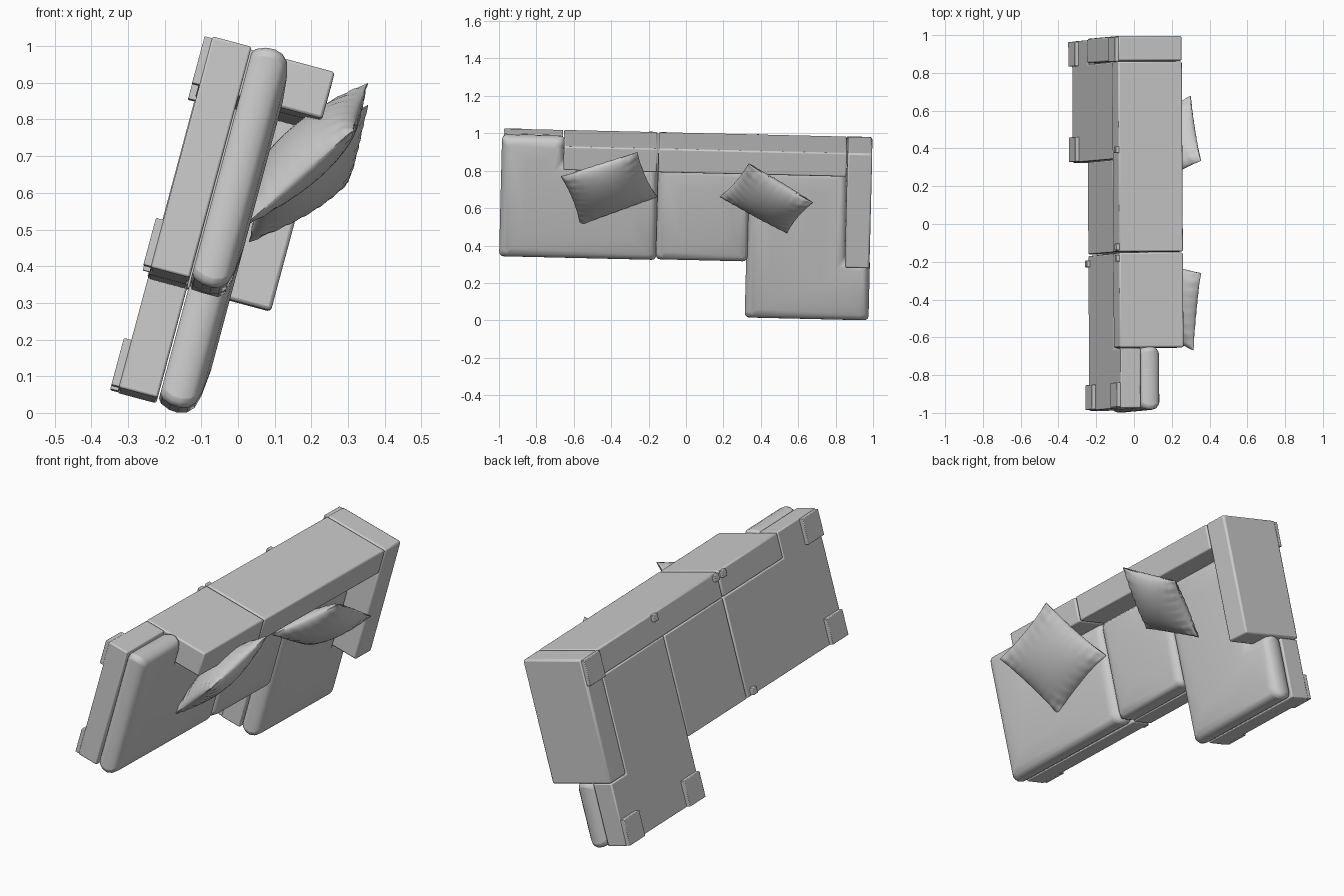
import bpy, bmesh, math
from mathutils import Matrix, Vector

if "Cube" in bpy.data.objects:
    bpy.data.objects.remove(bpy.data.objects["Cube"])

# Sofa frame: local x = height, y = length, z = depth towards the back
TILT = (Matrix.Translation((0, 0, 0.5)) @ Matrix.Rotation(-0.0235, 4, 'X')
        @ Matrix.Rotation(0.006, 4, 'Z') @ Matrix.Rotation(math.radians(15), 4, 'Y'))


def rect(a0, a1, b0, b1):
    return [(a0, b0), (a1, b0), (a1, b1), (a0, b1)]


def inset(outline, d):
    """Move every edge of a counter-clockwise right-angled outline inwards."""
    out = []
    n = len(outline)
    for i in range(n):
        p = Vector(outline[i])
        e0 = (p - Vector(outline[i - 1])).normalized()
        e1 = (Vector(outline[(i + 1) % n]) - p).normalized()
        out.append(p + d * (Vector((-e0.y, e0.x)) + Vector((-e1.y, e1.x))))
    return out


def finish(name, bm, matrix, bevel=0, segments=2, limit=50, angle=40):
    bmesh.ops.recalc_face_normals(bm, faces=bm.faces)
    me = bpy.data.meshes.new(name)
    bm.to_mesh(me)
    bm.free()
    ob = bpy.data.objects.new(name, me)
    bpy.context.collection.objects.link(ob)
    ob.matrix_world = matrix
    if bevel:
        m = ob.modifiers.new("soft_edges", 'BEVEL')
        m.width, m.segments = bevel, segments
        m.limit_method, m.angle_limit = 'ANGLE', math.radians(limit)
    bpy.ops.object.select_all(action='DESELECT')
    ob.select_set(True)
    bpy.context.view_layer.objects.active = ob
    bpy.ops.object.shade_smooth_by_angle(angle=math.radians(angle))
    return ob


def layered(name, outline, layers, **kw):
    """Stack inset copies of an outline; layers = (inset, height)."""
    bm = bmesh.new()
    rings = [[bm.verts.new((h, p[0], p[1])) for p in inset(outline, d)] for d, h in layers]
    n = len(outline)
    for r, s in zip(rings, rings[1:]):
        for i in range(n):
            j = (i + 1) % n
            bm.faces.new((r[i], r[j], s[j], s[i]))
    bm.faces.new(rings[0][::-1])
    bm.faces.new(rings[-1])
    return finish(name, bm, TILT, **kw)


def block(name, outline, h0, h1, bevel=0.008):
    return layered(name, outline, [(0, h0), (0, h1)], bevel=bevel)


# Footprints of the three seat sections (length, depth)
left = [(-0.985, -0.185), (-0.165, -0.185), (-0.165, 0.333), (-0.668, 0.333),
        (-0.668, 0.467), (-0.985, 0.467)]
middle = rect(-0.157, 0.332, -0.185, 0.333)
chaise = [(0.336, -0.492), (0.978, -0.492), (0.978, -0.172), (0.85, -0.172),
          (0.85, 0.333), (0.336, 0.333)]

# Puffed cushion section, from underside seam to crown
PUFF = [(0.014, -0.089), (0.002, -0.080), (-0.008, -0.055), (-0.010, -0.030),
        (-0.003, -0.006), (0.014, 0.011), (0.05, 0.021), (0.12, 0.028)]
for name, shape in (("left", left), ("middle", middle), ("chaise", chaise)):
    block(name + "_base", shape, -0.203, -0.093, 0.006)
    puff = [(max(d, 0.0), h) for d, h in PUFF] if name == "middle" else PUFF
    layered(name + "_seat_cushion", shape, puff, bevel=0.022, segments=3)

# Backrests and arm
block("left_backrest", rect(-0.664, -0.163, 0.335, 0.467), -0.206, 0.144)
block("right_backrest", rect(-0.157, 0.85, 0.335, 0.467), -0.206, 0.144)
block("right_arm", rect(0.853, 0.985, -0.17, 0.467), -0.206, 0.144, 0.01)

# Large corner feet and small joint feet
for i, (a, b) in enumerate([(-0.98, 0.33), (-0.98, -0.183), (0.34, -0.49),
                            (0.845, -0.49), (0.85, 0.33)]):
    block(f"corner_foot_{i}", rect(a, a + 0.13, b, b + 0.132), -0.224, -0.2, 0.003)
for i, (a, b) in enumerate([(-0.21, 0.428), (-0.15, 0.428), (0.365, 0.428), (-0.225, -0.18)]):
    block(f"joint_foot_{i}", rect(a, a + 0.035, b, b + 0.035), -0.222, -0.2, 0.003)


def pillow(name, A, B, C, D, half, n=32):
    """Stuffed pillow spanning four corners, with puckered seams."""
    A, B, C, D = map(Vector, (A, B, C, D))
    normal = (B - A).cross(D - A).normalized()
    bm = bmesh.new()
    for side in (1, -1):
        grid = []
        for i in range(n + 1):
            row = []
            for j in range(n + 1):
                u, v = -math.cos(math.pi * i / n), -math.cos(math.pi * j / n)
                fu, fv = 1 - u * u, 1 - v * v
                s = (u * (1 - 0.06 * fv) + 1) / 2
                t = (v * (1 - 0.06 * fu) + 1) / 2
                p = (A.lerp(B, s)).lerp(D.lerp(C, s), t)
                h = half * max(fu * fv, 0) ** 0.55
                near_u, near_v = abs(u) ** 6 * fu, abs(v) ** 6 * fv
                h += 0.02 * (near_u * math.sin(23 * v) + near_v * math.sin(27 * u))
                row.append(bm.verts.new(p + normal * h * side))
            grid.append(row)
        for i in range(n):
            for j in range(n):
                f = (grid[i][j], grid[i + 1][j], grid[i + 1][j + 1], grid[i][j + 1])
                bm.faces.new(f if side > 0 else f[::-1])
    bmesh.ops.remove_doubles(bm, verts=bm.verts, dist=0.00005)
    return finish(name, bm, Matrix(), angle=60)


# Throw pillows leaning on the backrests
pillow("left_pillow", (0.355, -0.26, 0.90), (0.05, -0.155, 0.66),
       (0.02, -0.565, 0.51), (0.315, -0.67, 0.77), 0.068)
pillow("right_pillow", (0.355, 0.335, 0.84), (0.30, 0.68, 0.63),
       (0.03, 0.54, 0.465), (0.07, 0.18, 0.66), 0.068)
